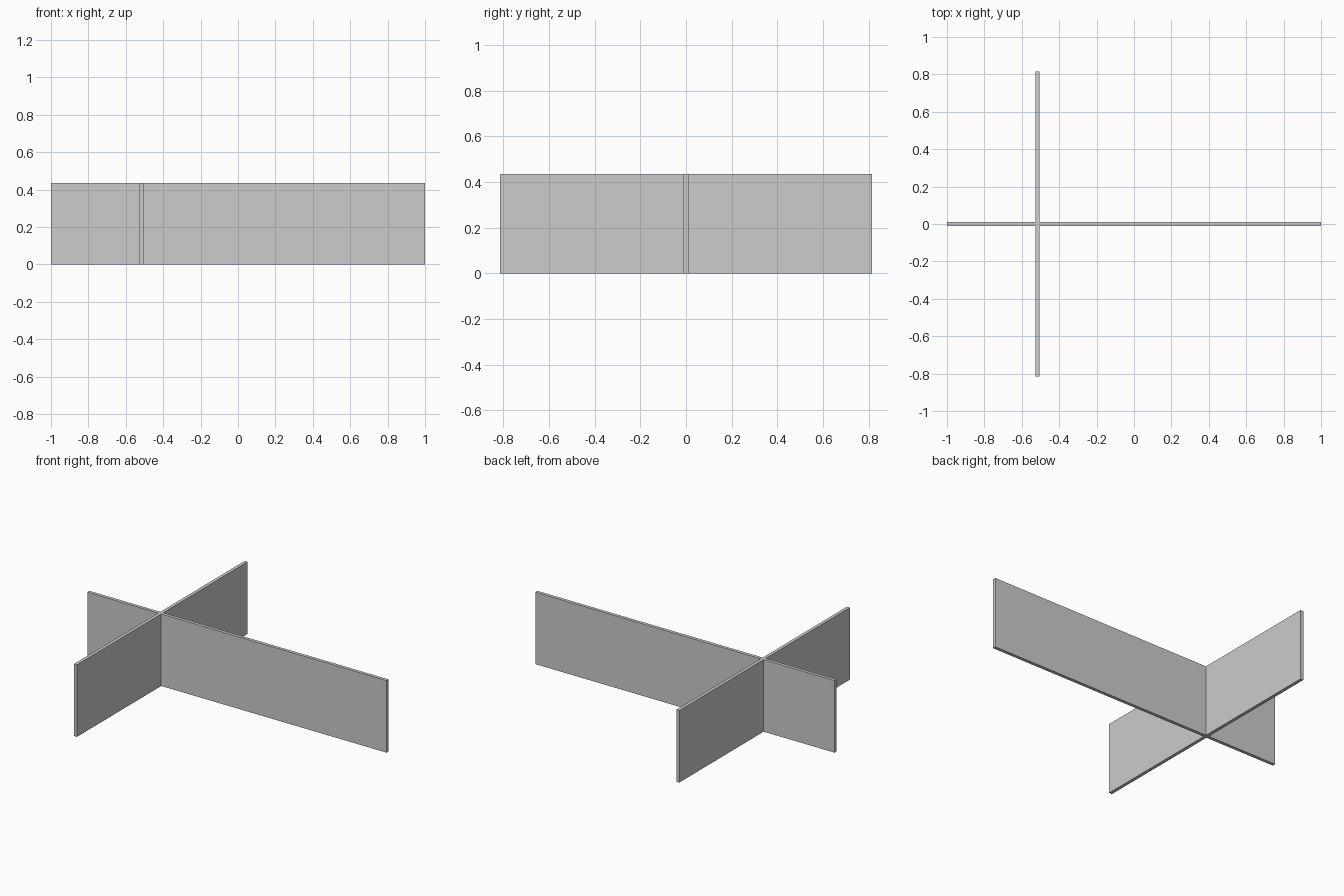
import bpy
import bmesh

cube = bpy.data.objects.get("Cube")
if cube:
    bpy.data.objects.remove(cube, do_unlink=True)

HEIGHT = 0.435
HALF = 0.01        # half the panel thickness
CROSS_X = -0.516   # where the panels meet
ARM_Y = 0.815

grey = bpy.data.materials.new("light_grey")
grey.use_nodes = True
colour = (0.604, 0.604, 0.604, 1)
grey.diffuse_color = colour
grey.node_tree.nodes["Principled BSDF"].inputs["Base Color"].default_value = colour

# Plus-shaped outline of the two joined panels
x0, x1 = CROSS_X - HALF, CROSS_X + HALF
outline = [(-1, -HALF), (x0, -HALF), (x0, -ARM_Y), (x1, -ARM_Y),
           (x1, -HALF), (1, -HALF), (1, HALF), (x1, HALF),
           (x1, ARM_Y), (x0, ARM_Y), (x0, HALF), (-1, HALF)]

# Extrude the outline upwards into crossed walls
bm = bmesh.new()
base = bm.faces.new([bm.verts.new((x, y, 0)) for x, y in outline])
top = bmesh.ops.extrude_face_region(bm, geom=[base], use_keep_orig=True)["geom"]
bmesh.ops.translate(bm, vec=(0, 0, HEIGHT),
                    verts=[v for v in top if isinstance(v, bmesh.types.BMVert)])
bmesh.ops.recalc_face_normals(bm, faces=bm.faces[:])

mesh = bpy.data.meshes.new("crossed_walls")
bm.to_mesh(mesh)
bm.free()
mesh.materials.append(grey)
walls = bpy.data.objects.new("crossed_walls", mesh)
bpy.context.collection.objects.link(walls)
